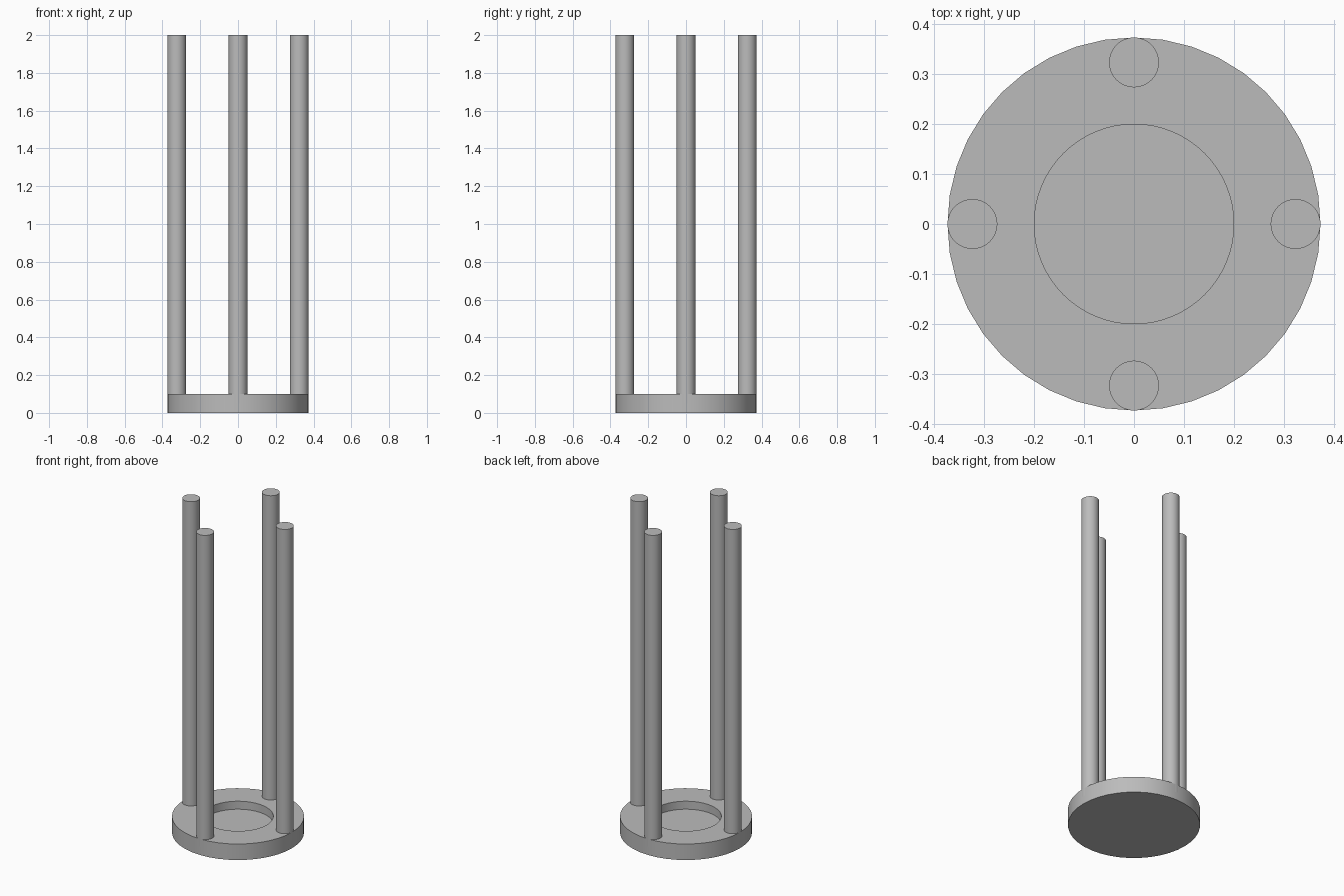
import bpy
import math

cube = bpy.data.objects.get("Cube")
if cube:
    bpy.data.objects.remove(cube, do_unlink=True)

BASE_RADIUS, BASE_HEIGHT = 0.374, 0.1
RECESS_RADIUS, RECESS_FLOOR = 0.2, 0.05
POLE_RADIUS, TOP = 0.05, 2.0

grey = bpy.data.materials.new("plain grey")
grey.use_nodes = True
colour = (0.5, 0.5, 0.5, 1)
grey.diffuse_color = colour
grey.node_tree.nodes["Principled BSDF"].inputs["Base Color"].default_value = colour


def cylinder(name, radius, bottom, top, sides, x=0, y=0):
    bpy.ops.mesh.primitive_cylinder_add(
        vertices=sides, radius=radius, depth=top - bottom,
        location=(x, y, (top + bottom) / 2))
    obj = bpy.context.object
    obj.name = obj.data.name = name
    obj.data.materials.append(grey)
    return obj


def smooth(obj):
    bpy.ops.object.select_all(action="DESELECT")
    obj.select_set(True)
    bpy.context.view_layer.objects.active = obj
    bpy.ops.object.shade_smooth_by_angle(angle=math.radians(30))


# Round base with a shallow circular recess in its top
base = cylinder("base", BASE_RADIUS, 0, BASE_HEIGHT, 40)
cutter = cylinder("recess_cutter", RECESS_RADIUS, RECESS_FLOOR, BASE_HEIGHT + 0.1, 64)
cutter.hide_render = True
bpy.context.view_layer.objects.active = base
recess = base.modifiers.new("recess", "BOOLEAN")
recess.operation = "DIFFERENCE"
recess.solver = "EXACT"
recess.object = cutter
bpy.ops.object.modifier_apply(modifier=recess.name)
bpy.data.objects.remove(cutter, do_unlink=True)
smooth(base)

# Four upright poles, flush with the rim of the base
reach = BASE_RADIUS - POLE_RADIUS
for name, dx, dy in (("left", 1, 0), ("right", -1, 0), ("front", 0, -1), ("back", 0, 1)):
    pole = cylinder(name + "_pole", POLE_RADIUS, RECESS_FLOOR, TOP, 48,
                    dx * reach, dy * reach)
    smooth(pole)
